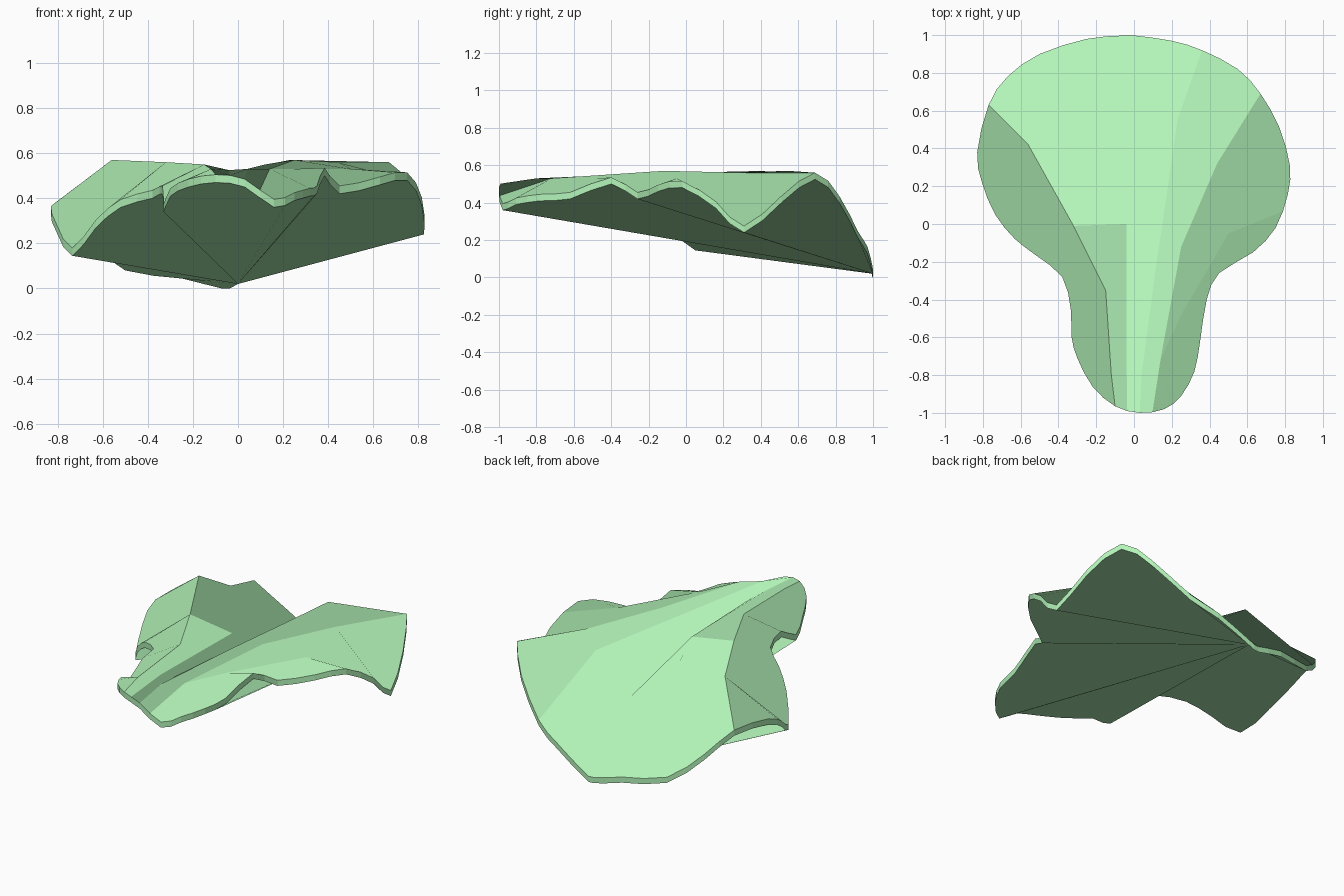
import bpy, bmesh
from mathutils import Vector
from mathutils.geometry import delaunay_2d_cdt

if "Cube" in bpy.data.objects:
    bpy.data.objects.remove(bpy.data.objects["Cube"])

THICK = 0.035

# wavy rim of the leaf, clockwise from the back tip (lower edge)
rim = [(0, .998, .02), (.2, .97, .13), (.36, .92, .21), (.55, .82, .40), (.67, .69, .525),
       (.77, .51, .40), (.825, .31, .24), (.815, .16, .37), (.75, -.02, .48), (.63, -.15, .46),
       (.45, -.26, .42), (.385, -.40, .50), (.35, -.62, .42), (.32, -.78, .41), (.25, -.91, .39),
       (.16, -.98, .36), (.03, -1, .45), (-.10, -.965, .47), (-.22, -.86, .45), (-.30, -.71, .41),
       (-.33, -.60, .34), (-.335, -.45, .42), (-.38, -.28, .40), (-.52, -.165, .36), (-.63, -.08, .27),
       (-.735, .05, .145), (-.805, .22, .25), (-.83, .38, .33), (-.77, .63, .34), (-.67, .78, .22),
       (-.50, .90, .08), (-.25, .98, .045), (-.07, .997, .0)]

# folds of the upper surface from head to stem; "R" points snap to the rim
folds = [
    [("R", -.77, .63), (-.56, .42, .57), (-.32, -.01, .56), (-.15, -.35, .55), (-.12, -.80, .53), ("R", -.10, -.965)],
    [(-.32, -.01, .56), (-.04, 0, .515), (-.04, -.7, .525), ("R", -.04, -.99)],
    [("R", .36, .91), (.23, .55, .57), (.18, .2, .56), (.12, -.2, .55), (.04, -.8, .53), ("R", .03, -1)],
    [("R", .67, .69), (.44, .32, .56), (.25, -.12, .57), (.14, -.72, .53), ("R", .10, -.99)],
    [("R", .79, .08), (.50, -.05, .53), (.25, -.48, .53), (.14, -.72, .53)],
]
# gentle crest and valley inside the middle panel
soft_folds = [
    [(-.56, .42, .57), (-.40, .5, .52), (-.31, .60, .54), (-.04, 0, .515)],
    [("R", 0, 1), (.06, .5, .28), (.04, 0, .40), (.0, -.7, .5)],
]


def smooth_loop(points, steps):
    """Catmull-Rom subdivision of a closed loop."""
    pts = [Vector(p) for p in points]
    n, out = len(pts), []
    for i in range(n):
        a, b, c, d = (pts[(i + k) % n] for k in (-1, 0, 1, 2))
        for s in range(steps):
            t = s / steps
            out.append(0.5 * (2 * b + (c - a) * t + (2 * a - 5 * b + 4 * c - d) * t * t
                              + (3 * b - a - 3 * c + d) * t ** 3))
    return out


low = smooth_loop(rim, 2)
for p in low:
    p.z = max(p.z, 0)
n = len(low)
top = [p + Vector((0, 0, THICK)) for p in low]

# folds become fixed edges in the triangulation of the upper surface
known = {}


def point_index(p):
    if p[0] == "R":
        target = Vector(p[1:])
        return min(range(n), key=lambda i: (low[i].xy - target).length)
    if p not in known:
        known[p] = len(top)
        top.append(Vector(p))
    return known[p]


def fold_edges(lines):
    chains = [[point_index(p) for p in line] for line in lines]
    return [pair for ids in chains for pair in zip(ids, ids[1:])]


edges, soft = fold_edges(folds), fold_edges(soft_folds)
result = delaunay_2d_cdt([p.xy for p in top], edges + soft, [list(range(n))[::-1]], 1, 1e-5)

bm = bmesh.new()
upper = [bm.verts.new((v.x, v.y, top[o[0]].z)) for v, o in zip(result[0], result[3])]
slot = {orig: i for i, group in enumerate(result[3]) for orig in group}
for f in result[2]:
    bm.faces.new([upper[i] for i in f])
for a, b in edges:
    e = bm.edges.get((upper[slot[a]], upper[slot[b]]))
    if e:
        e.smooth = False

# underside fan from the back tip, and the thin rim band
under = [bm.verts.new(p) for p in low]
for i in range(1, n - 1):
    bm.faces.new((under[0], under[i], under[i + 1]))
for i in range(n):
    j = (i + 1) % n
    band = bm.faces.new((under[i], upper[slot[i]], upper[slot[j]], under[j]))
    for e in band.edges:
        e.smooth = False
bmesh.ops.recalc_face_normals(bm, faces=bm.faces)
bm.faces.index_update()

# each panel between folds is shaded flat, as one large facet
normals = {}
for seed in bm.faces:
    if seed.index in normals:
        continue
    panel, stack = {seed}, [seed]
    while stack:
        for e in stack.pop().edges:
            if e.smooth:
                fresh = [f for f in e.link_faces if f not in panel]
                panel.update(fresh)
                stack += fresh
    mean = sum((f.normal * f.calc_area() for f in panel), Vector()).normalized()
    for f in panel:
        f.smooth = True
        normals[f.index] = mean

mesh = bpy.data.meshes.new("folded_leaf")
bm.to_mesh(mesh)
bm.free()
mesh.normals_split_custom_set([normals[p.index] for p in mesh.polygons for _ in p.loop_indices])
leaf = bpy.data.objects.new("folded_leaf", mesh)
bpy.context.collection.objects.link(leaf)

green = bpy.data.materials.new("leaf_green")
green.diffuse_color = (0.45, 0.9, 0.48, 1)
green.use_nodes = True
green.node_tree.nodes["Principled BSDF"].inputs["Base Color"].default_value = green.diffuse_color
mesh.materials.append(green)
